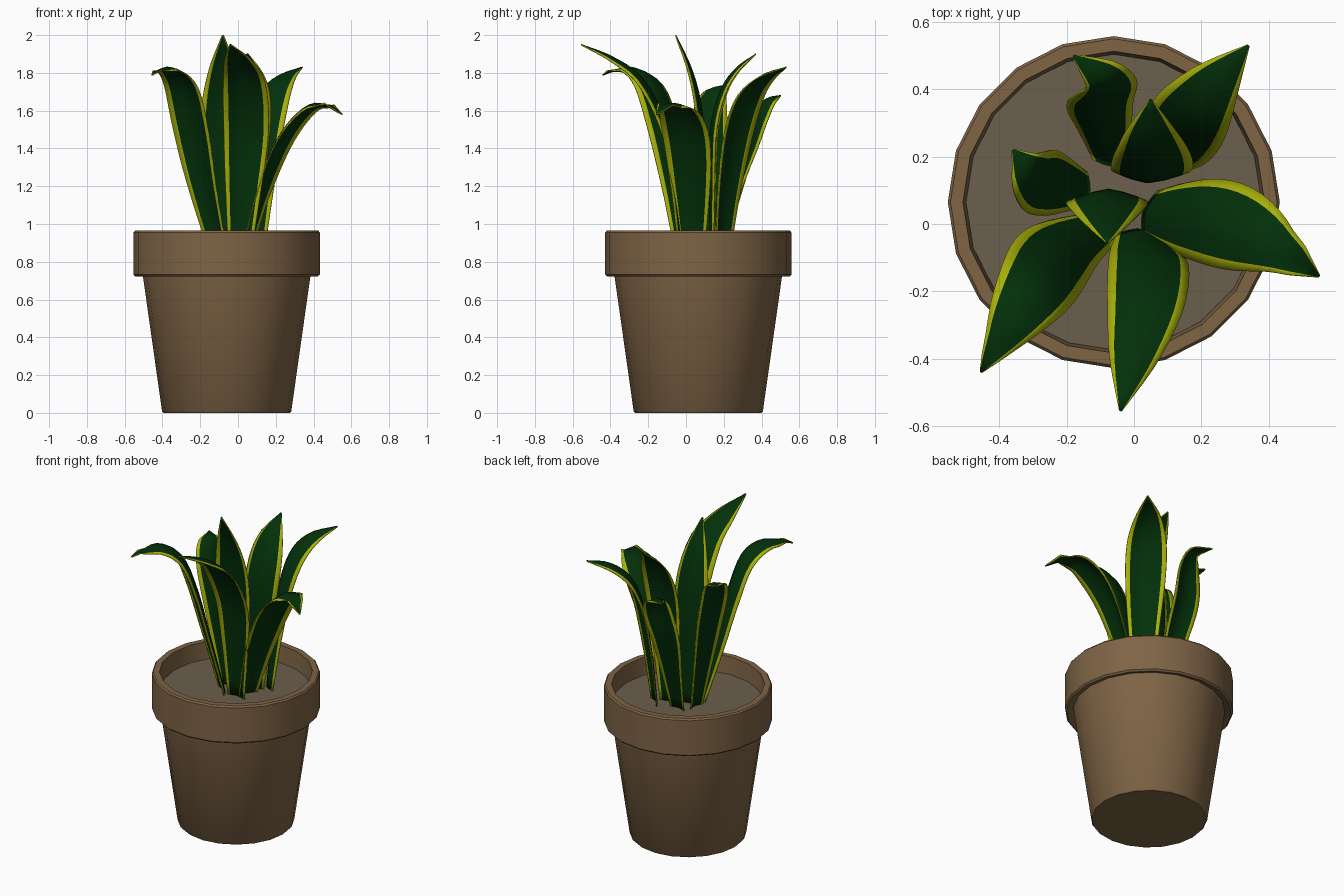
import bpy, bmesh, math
from mathutils import Vector

if "Cube" in bpy.data.objects:
    bpy.data.objects.remove(bpy.data.objects["Cube"])

CX, CY = -0.06, 0.065


def material(name, rgb):
    m = bpy.data.materials.new(name)
    m.diffuse_color = (*rgb, 1)
    m.use_nodes = True
    m.node_tree.nodes["Principled BSDF"].inputs["Base Color"].default_value = m.diffuse_color
    return m


CLAY = material("clay", (0.21, 0.128, 0.06))
SOIL = material("soil", (0.145, 0.115, 0.075))
GREEN = material("leaf green", (0.001, 0.03, 0.003))
YELLOW = material("leaf edge yellow", (0.40, 0.44, 0.003))


def finish(name, bm, mats, angle):
    me = bpy.data.meshes.new(name)
    bm.to_mesh(me)
    bm.free()
    for m in mats:
        me.materials.append(m)
    ob = bpy.data.objects.new(name, me)
    bpy.context.collection.objects.link(ob)
    bpy.ops.object.select_all(action='DESELECT')
    ob.select_set(True)
    bpy.context.view_layer.objects.active = ob
    bpy.ops.object.shade_smooth_by_angle(angle=math.radians(angle))
    return ob


def lathe(name, profile, mat, sides=20):
    bm = bmesh.new()
    vs = [bm.verts.new((CX + r, CY, z)) for r, z in profile]
    es = [bm.edges.new(p) for p in zip(vs, vs[1:])]
    bmesh.ops.spin(bm, geom=vs + es, cent=(CX, CY, 0), axis=(0, 0, 1),
                   angle=math.tau, steps=sides, use_duplicate=False)
    bmesh.ops.remove_doubles(bm, verts=bm.verts, dist=0.0005)
    bmesh.ops.recalc_face_normals(bm, faces=bm.faces)
    return finish(name, bm, [mat], 35)


# Pot with a thick rim, and the soil inside
lathe("pot", [(0, 0), (0.335, 0), (0.342, 0.008), (0.445, 0.735), (0.483, 0.722),
              (0.493, 0.732), (0.493, 0.955), (0.485, 0.965), (0.448, 0.965),
              (0.437, 0.82), (0, 0.82)], CLAY)
lathe("soil", [(0, 0.857), (0.439, 0.855)], SOIL)


def spline(pts, t):
    """Catmull-Rom through the points, t in 0..1."""
    p = [2 * pts[0] - pts[1]] + pts + [2 * pts[-1] - pts[-2]]
    s = t * (len(pts) - 1)
    i = min(int(s), len(pts) - 2)
    f = s - i
    a, b, c, d = p[i:i + 4]
    return 0.5 * (2 * b + (c - a) * f + (2 * a - 5 * b + 4 * c - d) * f ** 2
                  + (3 * b - a - 3 * c + d) * f ** 3)


WIDTHS = [Vector((w, 0, 0)) for w in (0.5, 0.75, 0.95, 1.0, 0.86, 0.55, 0.03)]
COLS = (-1, -0.78, -0.4, 0, 0.4, 0.78, 1)
ROWS = 18


def leaf(name, half, heading, path, twist=0):
    """Blade along a path; heading is the compass angle it leans towards."""
    pts = [Vector(p) for p in path]
    bm = bmesh.new()
    grid = []
    for r in range(ROWS + 1):
        t = r / ROWS
        c = spline(pts, t)
        tan = (spline(pts, min(t + .02, 1)) - spline(pts, max(t - .02, 0))).normalized()
        a = math.radians(heading + twist * t * t)
        side = Vector((-math.sin(a), math.cos(a), 0))
        side = (side - tan * side.dot(tan)).normalized()
        out = side.cross(tan)
        if out.dot(Vector((math.cos(a), math.sin(a), -0.3))) < 0:
            out.negate()
        w = half * spline(WIDTHS, t).x
        # the two halves fold back away from the plant's middle
        grid.append([bm.verts.new(c + side * (u * w) + out * (0.3 * w * abs(u) ** 1.4))
                     for u in COLS])
    n = len(COLS) - 1
    for r in range(ROWS):
        for k in range(n):
            f = bm.faces.new((grid[r][k], grid[r][k + 1], grid[r + 1][k + 1], grid[r + 1][k]))
            f.material_index = 1 if k in (0, n - 1) else 0
    ob = finish(name, bm, [GREEN, YELLOW], 60)
    sol = ob.modifiers.new("thickness", 'SOLIDIFY')
    sol.thickness = 0.006
    sol.offset = 0


# Leaves, each with its half width, heading and midrib
leaf("leaf_front", 0.12, -93,
     [(0.01, -0.015, 0.84), (0.03, -0.045, 1.2), (0.045, -0.09, 1.5),
      (0.035, -0.22, 1.76), (0.0, -0.38, 1.88), (-0.04, -0.555, 1.95)])
leaf("leaf_front_left", 0.125, -132,
     [(-0.09, 0.0, 0.84), (-0.17, -0.04, 1.2), (-0.225, -0.09, 1.5),
      (-0.28, -0.17, 1.74), (-0.36, -0.29, 1.83), (-0.455, -0.44, 1.79)])
leaf("leaf_right", 0.13, -20,
     [(0.025, 0.04, 0.84), (0.1, 0.035, 1.15), (0.2, 0.02, 1.42),
      (0.31, -0.015, 1.58), (0.42, -0.07, 1.64), (0.55, -0.155, 1.58)])
leaf("leaf_back_right", 0.12, 50,
     [(0.08, 0.18, 0.84), (0.1, 0.21, 1.2), (0.125, 0.255, 1.5),
      (0.17, 0.32, 1.69), (0.24, 0.415, 1.79), (0.34, 0.53, 1.83)])
leaf("leaf_back", 0.1, 85,
     [(-0.07, 0.17, 0.84), (-0.09, 0.26, 1.15), (-0.1, 0.33, 1.38),
      (-0.075, 0.38, 1.56), (-0.09, 0.43, 1.66), (-0.18, 0.5, 1.68)], 60)
leaf("leaf_left", 0.1, 172,
     [(-0.13, 0.1, 0.84), (-0.18, 0.11, 1.15), (-0.225, 0.115, 1.42),
      (-0.27, 0.12, 1.62), (-0.31, 0.16, 1.72), (-0.36, 0.22, 1.73)], -40)
leaf("leaf_middle_back", 0.12, 88,
     [(0.02, 0.13, 0.84), (0.035, 0.125, 1.2), (0.05, 0.13, 1.5),
      (0.055, 0.18, 1.7), (0.05, 0.26, 1.82), (0.05, 0.37, 1.9)])
leaf("leaf_middle_tall", 0.12, -90,
     [(-0.06, 0.09, 0.84), (-0.07, 0.1, 1.15), (-0.08, 0.1, 1.4),
      (-0.08, 0.08, 1.63), (-0.08, 0.03, 1.82), (-0.08, -0.055, 2.0)])
